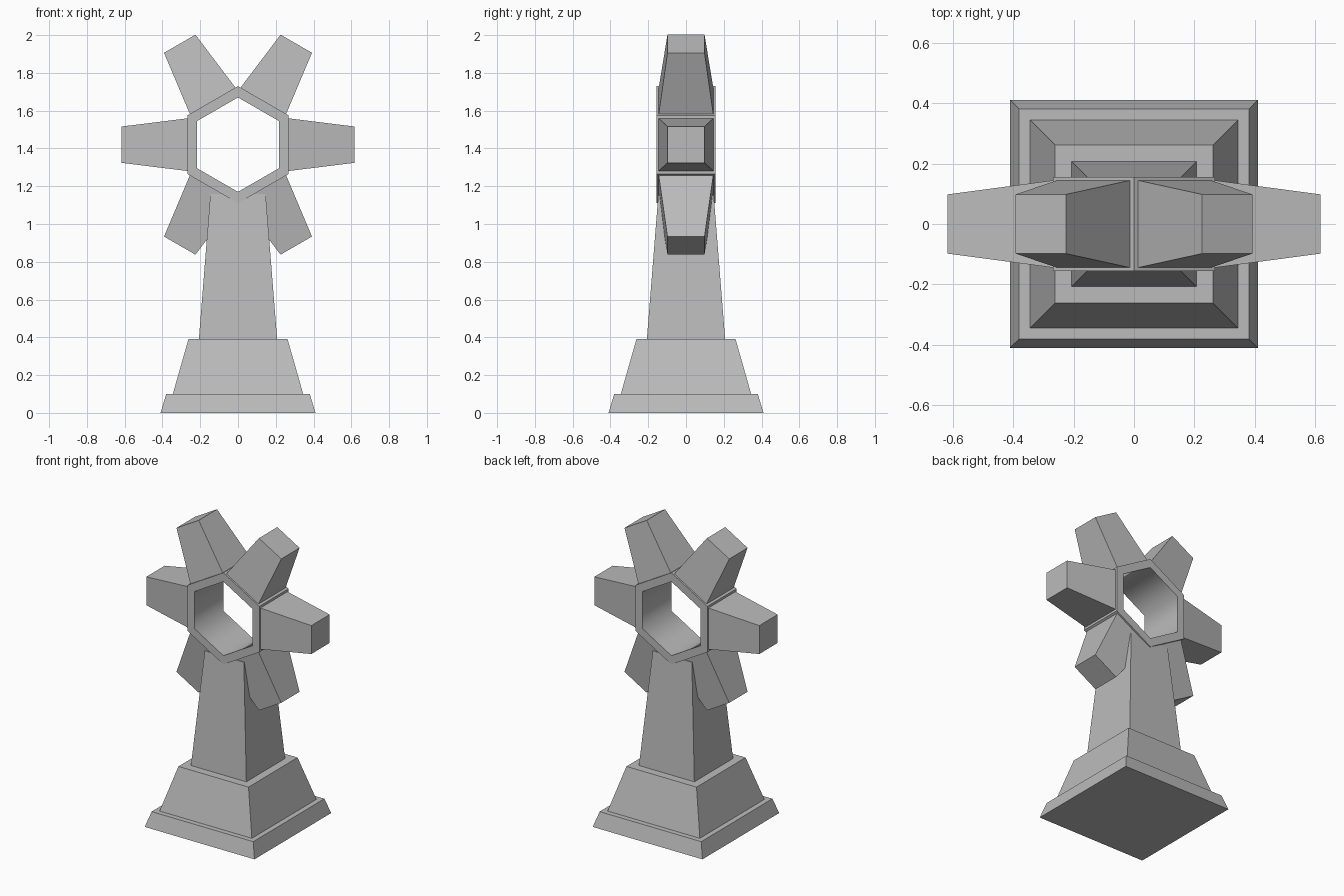
import bpy, bmesh, math
from mathutils import Matrix, Vector

cube = bpy.data.objects.get("Cube")
if cube:
    bpy.data.objects.remove(cube, do_unlink=True)

# Single stone colour
stone = bpy.data.materials.new("grey_stone")
stone.use_nodes = True
stone.diffuse_color = (0.5, 0.5, 0.5, 1)
stone.node_tree.nodes["Principled BSDF"].inputs["Base Color"].default_value = (0.5, 0.5, 0.5, 1)

HUB_Z = 1.42
HUB_R = 0.31
FLAT_R = HUB_R * math.cos(math.pi / 6)


def make_object(name, bm):
    bmesh.ops.recalc_face_normals(bm, faces=bm.faces)
    mesh = bpy.data.meshes.new(name)
    bm.to_mesh(mesh)
    bm.free()
    mesh.materials.append(stone)
    obj = bpy.data.objects.new(name, mesh)
    bpy.context.collection.objects.link(obj)
    return obj


def tapered_block(name, low, high, bottom, top, matrix=Matrix()):
    """Block from local z low to high; bottom and top are half sizes in x, y."""
    bm = bmesh.new()
    bmesh.ops.create_cube(bm, size=2)
    for v in bm.verts:
        half, z = (top, high) if v.co.z > 0 else (bottom, low)
        v.co = Vector((v.co.x * half[0], v.co.y * half[1], z))
    bm.transform(matrix)
    return make_object(name, bm)


# Stepped pedestal and tapering shaft
tapered_block("base_plinth", 0, 0.1, (0.41, 0.41), (0.38, 0.38))
tapered_block("pedestal", 0.1, 0.392, (0.345, 0.345), (0.262, 0.262))
tapered_block("shaft", 0.392, 1.16, (0.207, 0.207), (0.146, 0.146))

# Hollow hexagonal hub, with a softly shaded bore
bm = bmesh.new()
loops = []
for radius, y in ((HUB_R, -0.156), (HUB_R, 0.156), (0.25, 0.156), (0.25, -0.156)):
    loops.append([bm.verts.new((radius * math.sin(i * math.pi / 3), y,
                                HUB_Z + radius * math.cos(i * math.pi / 3)))
                  for i in range(6)])
for k in range(4):
    a, b = loops[k], loops[(k + 1) % 4]
    for i in range(6):
        j = (i + 1) % 6
        face = bm.faces.new((a[i], a[j], b[j], b[i]))
        face.smooth = k == 2
for edge in bm.edges:
    edge.smooth = all(f.smooth for f in edge.link_faces)
make_object("hexagonal_hub", bm)

# Six tapered arms, one on each flat of the hub
for n, label in enumerate(("left", "lower_left", "lower_right",
                           "right", "upper_right", "upper_left")):
    turn = Matrix.Rotation(math.pi / 2 + n * math.pi / 3, 4, 'Y')
    tapered_block(label + "_arm", FLAT_R - 0.005, 0.617, (0.14, 0.145), (0.096, 0.098),
                  Matrix.Translation((0, 0, HUB_Z)) @ turn)
